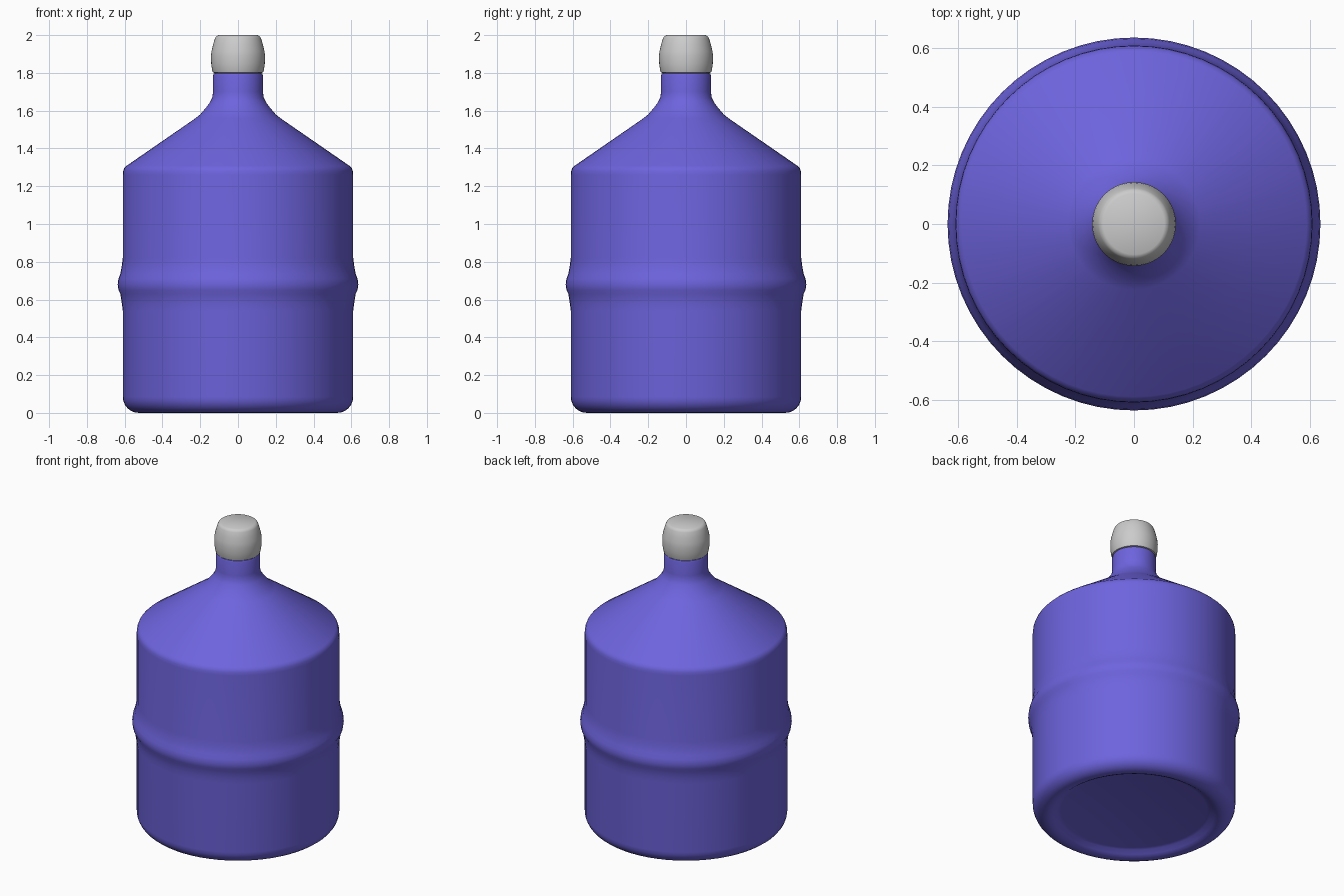
import bpy, bmesh
from math import cos, sin, pi, radians

if "Cube" in bpy.data.objects:
    bpy.data.objects.remove(bpy.data.objects["Cube"])


def lathe(name, profile, segments=64):
    """Revolve (radius, z) points about z; ends are closed with flat caps."""
    bm = bmesh.new()
    rings = [[bm.verts.new((r * cos(2 * pi * i / segments), r * sin(2 * pi * i / segments), z))
              for i in range(segments)] for r, z in profile]
    for a, b in zip(rings, rings[1:]):
        for i in range(segments):
            j = (i + 1) % segments
            bm.faces.new((a[i], a[j], b[j], b[i]))
    bm.faces.new(rings[0][::-1])
    bm.faces.new(rings[-1])
    bmesh.ops.recalc_face_normals(bm, faces=bm.faces)
    mesh = bpy.data.meshes.new(name)
    bm.to_mesh(mesh)
    bm.free()
    obj = bpy.data.objects.new(name, mesh)
    bpy.context.collection.objects.link(obj)
    bpy.ops.object.select_all(action='DESELECT')
    obj.select_set(True)
    bpy.context.view_layer.objects.active = obj
    bpy.ops.object.shade_smooth_by_angle(angle=radians(32))
    return obj


# Bottle: recessed base, rounded foot, middle rib, sloped shoulder, neck
foot = [(0.525 + 0.085 * sin(a), 0.085 - 0.085 * cos(a))
        for a in (i * pi / 12 for i in range(7))]
bottle = lathe("bottle_body", [
    (0.44, 0.035), (0.46, 0.03), (0.485, 0.012), (0.505, 0.003), *foot,
    (0.61, 0.54), (0.615, 0.58), (0.623, 0.63), (0.633, 0.65), (0.637, 0.68),
    (0.633, 0.71), (0.623, 0.735), (0.615, 0.78), (0.61, 0.82),
    (0.61, 1.26), (0.608, 1.28), (0.602, 1.296), (0.59, 1.308),
    (0.225, 1.56), (0.20, 1.58), (0.17, 1.615), (0.148, 1.645), (0.136, 1.67), (0.132, 1.70),
    (0.132, 1.785), (0.128, 1.797), (0.118, 1.80), (0.118, 1.82)])
blue = bpy.data.materials.new("bottle_violet")
blue.diffuse_color = (0.155, 0.127, 0.73, 1)
blue.use_nodes = True
blue.node_tree.nodes["Principled BSDF"].inputs["Base Color"].default_value = blue.diffuse_color
bottle.data.materials.append(blue)

# Cap: bulging side that tapers to a flat bevelled top
lathe("cap", [
    (0.125, 1.80), (0.133, 1.802), (0.138, 1.82), (0.142, 1.85), (0.143, 1.89),
    (0.14, 1.915), (0.132, 1.95), (0.122, 1.983), (0.116, 1.993), (0.104, 2.0)])
